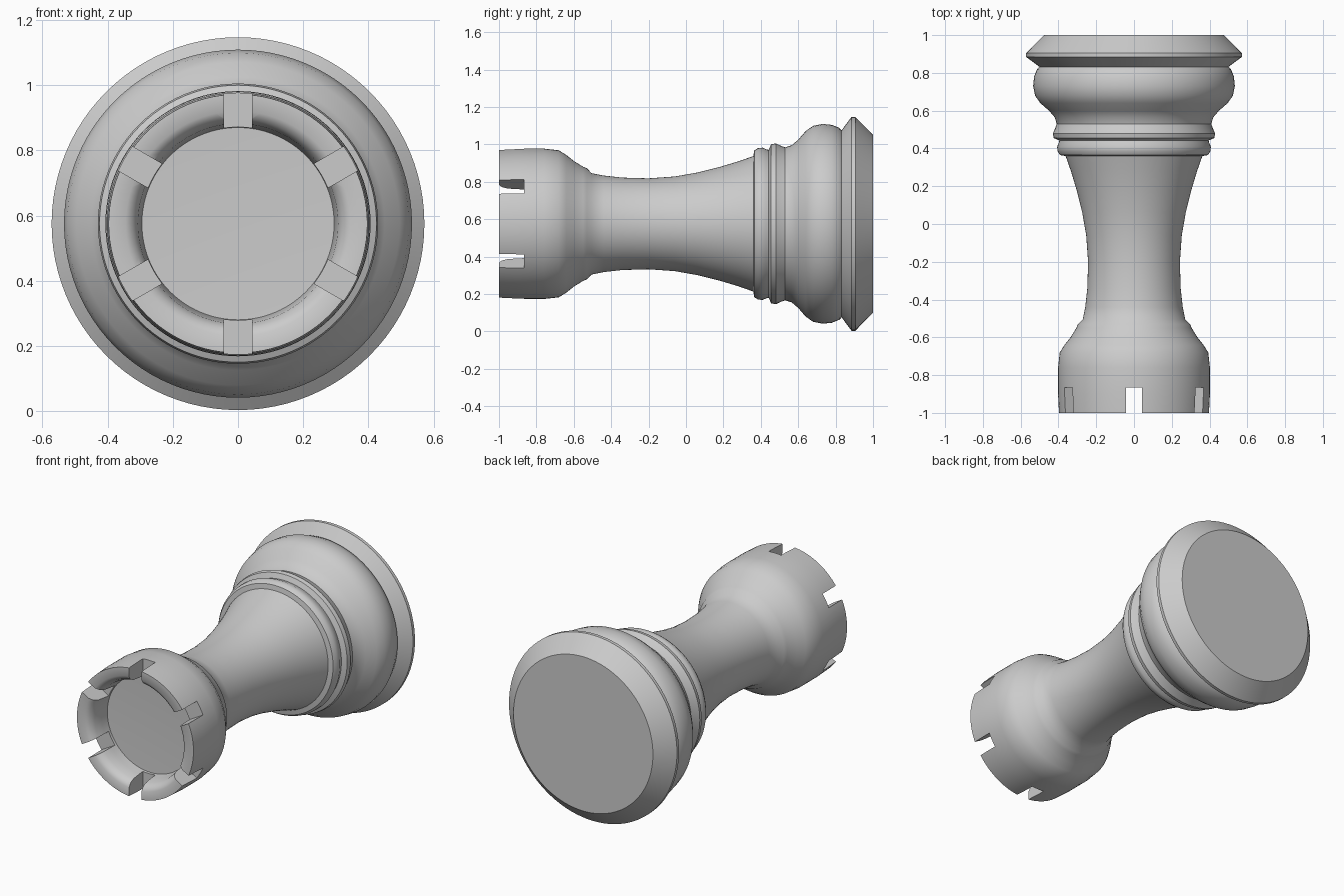
import bpy, bmesh, math
from mathutils import Matrix, Vector

if "Cube" in bpy.data.objects:
    bpy.data.objects.remove(bpy.data.objects["Cube"])

CZ = 0.575      # height of the lying axis (runs along y)
SEG = 96

# Profile as (y, radius): base, mouldings, waisted shaft, crown, hollow cup
PROFILE = [
    (1.0, 0), (1.0, 0.30), (1.0, 0.475), (0.905, 0.572), (0.885, 0.572), (0.832, 0.50),
    (0.82, 0.513), (0.78, 0.529), (0.73, 0.534), (0.68, 0.524), (0.64, 0.496),
    (0.60, 0.45), (0.565, 0.42), (0.53, 0.409), (0.505, 0.418), (0.48, 0.43),
    (0.455, 0.425), (0.442, 0.395), (0.43, 0.398), (0.41, 0.407), (0.385, 0.405),
    (0.365, 0.392), (0.36, 0.362), (0.28, 0.334), (0.18, 0.304), (0.06, 0.274),
    (-0.06, 0.253), (-0.20, 0.243), (-0.34, 0.247), (-0.44, 0.258), (-0.505, 0.271),
    (-0.53, 0.297), (-0.55, 0.305), (-0.60, 0.336), (-0.64, 0.368), (-0.68, 0.393),
    (-0.76, 0.402), (-0.90, 0.402), (-1.0, 0.397), (-1.0, 0.345), (-0.985, 0.322),
    (-0.955, 0.307), (-0.90, 0.30), (-0.85, 0.295), (-0.84, 0),
]


def to_object(name, bm):
    bmesh.ops.recalc_face_normals(bm, faces=bm.faces)
    mesh = bpy.data.meshes.new(name)
    bm.to_mesh(mesh)
    bm.free()
    obj = bpy.data.objects.new(name, mesh)
    bpy.context.collection.objects.link(obj)
    return obj


# Turned body
bm = bmesh.new()
rings = []
for y, r in PROFILE:
    n = SEG if r else 1
    rings.append([bm.verts.new((r * math.cos(2 * math.pi * i / SEG), y,
                                CZ + r * math.sin(2 * math.pi * i / SEG)))
                  for i in range(n)])
for a, b in zip(rings, rings[1:]):
    for i in range(SEG):
        j = (i + 1) % SEG
        quad = [a[i % len(a)], a[j % len(a)], b[j % len(b)], b[i % len(b)]]
        bm.faces.new(list(dict.fromkeys(quad)))
body = to_object("rook_body", bm)

# Six radial slots that split the crown into battlements
bm = bmesh.new()
for k in range(6):
    turn = Matrix.Rotation(math.radians(30 + 60 * k), 4, 'Y')
    mat = (Matrix.Translation(Vector((0, 0, CZ))) @ turn
           @ Matrix.Translation(Vector((0.36, -0.97, 0)))
           @ Matrix.Diagonal((0.30, 0.21, 0.085, 1)))
    bmesh.ops.create_cube(bm, size=1, matrix=mat)
slots = to_object("slot_cutter", bm)
slots.hide_render = True
slots.hide_set(True)

cut = body.modifiers.new("battlements", 'BOOLEAN')
cut.operation = 'DIFFERENCE'
cut.solver = 'EXACT'
cut.object = slots

bpy.context.view_layer.objects.active = body
body.select_set(True)
bpy.ops.object.modifier_apply(modifier=cut.name)
bpy.data.objects.remove(slots)
bpy.ops.object.shade_smooth_by_angle(angle=math.radians(35))
